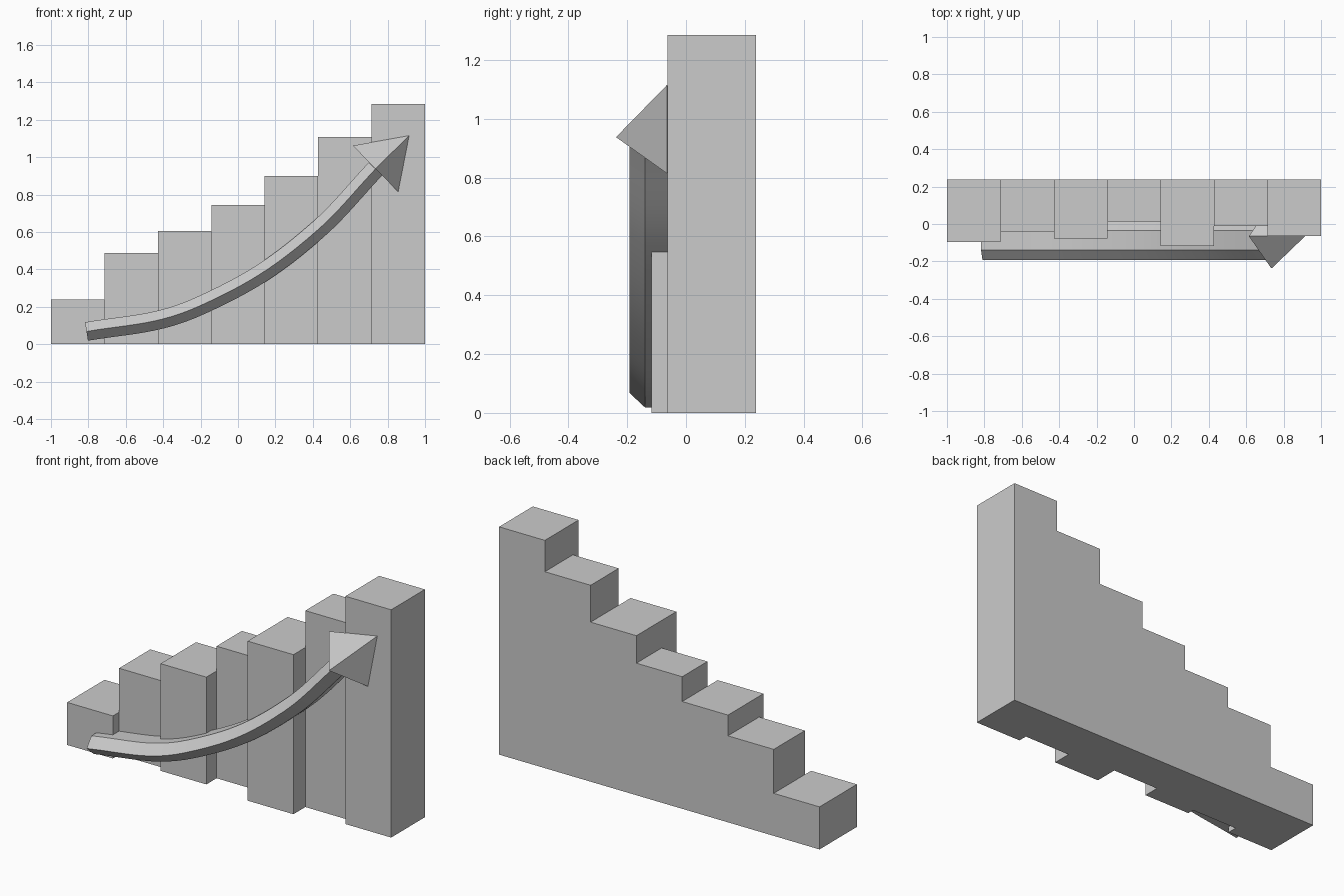
import bpy, bmesh, math
from mathutils import Vector
from mathutils.geometry import interpolate_bezier

cube = bpy.data.objects.get("Cube")
if cube:
    bpy.data.objects.remove(cube, do_unlink=True)

GREY = (0.6, 0.6, 0.6, 1)
grey = bpy.data.materials.new("light grey")
grey.use_nodes = True
grey.diffuse_color = GREY
grey.node_tree.nodes["Principled BSDF"].inputs["Base Color"].default_value = GREY


def finish(name, bm):
    bmesh.ops.recalc_face_normals(bm, faces=bm.faces)
    mesh = bpy.data.meshes.new(name)
    bm.to_mesh(mesh)
    bm.free()
    mesh.materials.append(grey)
    obj = bpy.data.objects.new(name, mesh)
    bpy.context.collection.objects.link(obj)
    return obj


# Rising bars: shared back plane, individual heights and front depths
BACK = 0.238
WIDTH = 2 / 7
bars = [(0.24, -0.095), (0.488, -0.04), (0.605, -0.078), (0.745, 0.013),
        (0.9, -0.118), (1.108, -0.012), (1.285, -0.063)]
for i, (height, front) in enumerate(bars):
    bm = bmesh.new()
    bmesh.ops.create_cube(bm, size=1)
    bmesh.ops.scale(bm, vec=(WIDTH, BACK - front, height), verts=bm.verts)
    bmesh.ops.translate(bm, vec=(-1 + WIDTH * (i + 0.5), (BACK + front) / 2, height / 2),
                        verts=bm.verts)
    finish(f"bar_{i + 1}", bm)

# Arrow shaft: flattened hexagon swept along a curve of (x, z, slope) knots
knots = [(-0.81, 0.068, 0.17), (-0.195, 0.209, 0.46), (0.425, 0.61, 0.88), (0.735, 0.937, 1.06)]
path = []
for (x0, z0, s0), (x1, z1, s1) in zip(knots, knots[1:]):
    h = (x1 - x0) * 0.38
    piece = interpolate_bezier(Vector((x0, 0, z0)), Vector((x0 + h, 0, z0 + s0 * h)),
                               Vector((x1 - h, 0, z1 - s1 * h)), Vector((x1, 0, z1)), 13)
    path += piece if not path else piece[1:]

SHAFT_Y = -0.0875
section = [(-0.105, 0), (-0.052, 0.05), (0.052, 0.05), (0.105, 0), (0.052, -0.05), (-0.052, -0.05)]
bm = bmesh.new()
rings = []
for i, p in enumerate(path):
    t = (path[min(i + 1, len(path) - 1)] - path[max(i - 1, 0)]).normalized()
    up = Vector((-t.z, 0, t.x))
    rings.append([bm.verts.new(p + up * n + Vector((0, SHAFT_Y + y, 0))) for y, n in section])
for a, b in zip(rings, rings[1:]):
    for k in range(6):
        j = (k + 1) % 6
        bm.faces.new((a[k], a[j], b[j], b[k]))
bm.faces.new(rings[0])
bm.faces.new(rings[-1])
shaft = finish("arrow_shaft", bm)
bpy.ops.object.select_all(action='DESELECT')
shaft.select_set(True)
bpy.context.view_layer.objects.active = shaft
bpy.ops.object.shade_smooth_by_angle(angle=math.radians(30))

# Arrow head: four-sided pyramid pointing up and to the left
base = Vector((0.735, -0.065, 0.938))
tip = Vector((0.915, -0.065, 1.115))
d = (tip - base).normalized()
side = Vector((-d.z, 0, d.x))
depth = Vector((0, 1, 0))
bm = bmesh.new()
corners = [bm.verts.new(base + v * 0.173) for v in (side, depth, -side, -depth)]
apex = bm.verts.new(tip)
bm.faces.new(corners)
for k in range(4):
    bm.faces.new((corners[k], corners[(k + 1) % 4], apex))
finish("arrow_head", bm)
